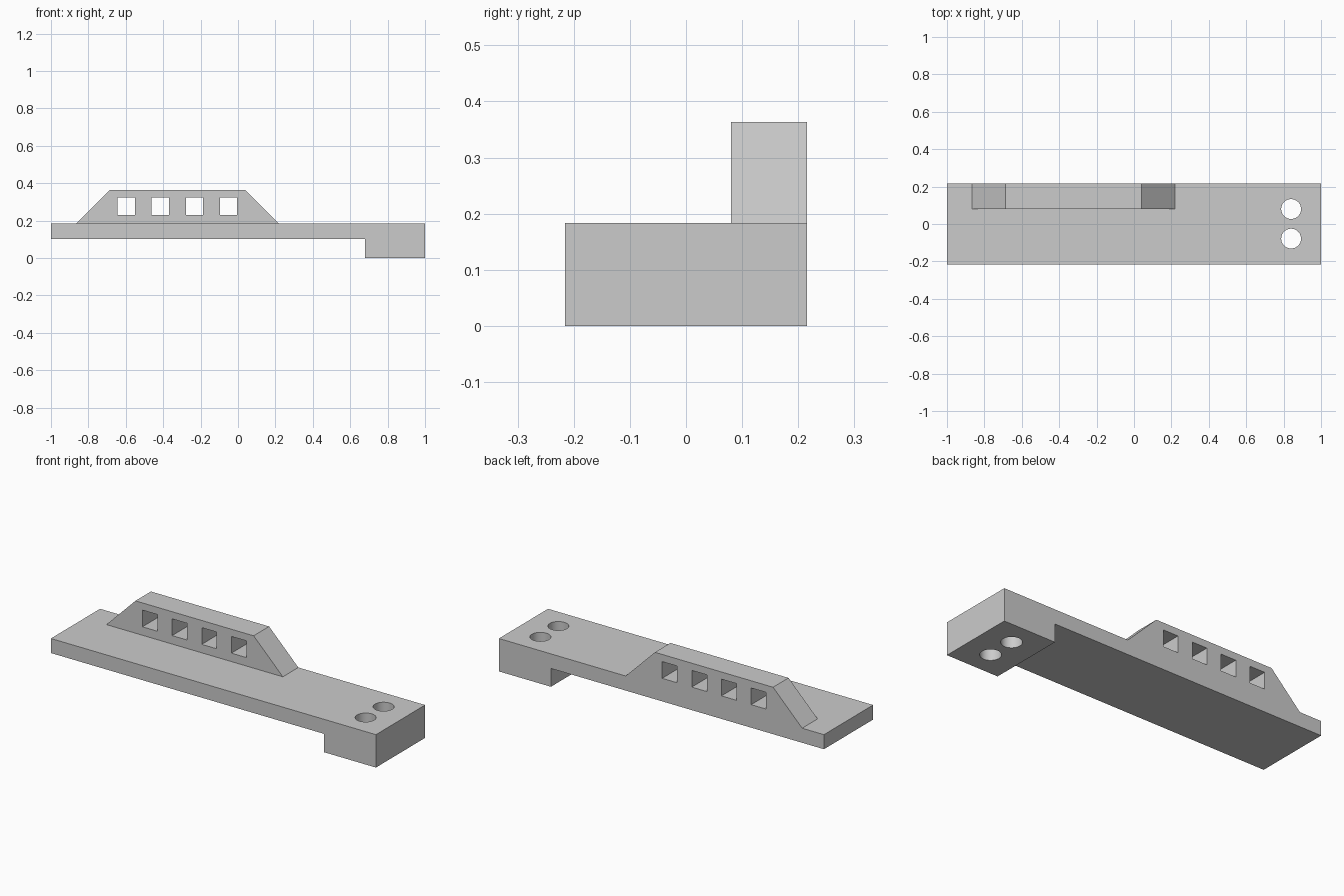
import bpy
import bmesh
from math import radians

cube = bpy.data.objects.get("Cube")
if cube:
    bpy.data.objects.remove(cube, do_unlink=True)

grey = bpy.data.materials.new("light_grey")
grey.use_nodes = True
colour = (0.6, 0.6, 0.6, 1)
grey.diffuse_color = colour
grey.node_tree.nodes["Principled BSDF"].inputs["Base Color"].default_value = colour


def add_object(name, bm):
    bmesh.ops.recalc_face_normals(bm, faces=bm.faces)
    mesh = bpy.data.meshes.new(name)
    bm.to_mesh(mesh)
    bm.free()
    mesh.materials.append(grey)
    obj = bpy.data.objects.new(name, mesh)
    bpy.context.collection.objects.link(obj)
    return obj


def extrude_profile(name, points, y0, y1):
    """Extrude an x-z outline from y0 to y1."""
    bm = bmesh.new()
    face = bm.faces.new([bm.verts.new((x, y0, z)) for x, z in points])
    result = bmesh.ops.extrude_face_region(bm, geom=[face])
    verts = [v for v in result["geom"] if isinstance(v, bmesh.types.BMVert)]
    bmesh.ops.translate(bm, verts=verts, vec=(0, y1 - y0, 0))
    return add_object(name, bm)


def cylinder(name, x, y, radius):
    bm = bmesh.new()
    bmesh.ops.create_cone(bm, cap_ends=True, segments=48,
                          radius1=radius, radius2=radius, depth=1)
    bmesh.ops.translate(bm, verts=bm.verts, vec=(x, y, 0))
    return add_object(name, bm)


def cut(obj, cutters):
    """Subtract each cutter, then discard it."""
    bpy.ops.object.select_all(action="DESELECT")
    bpy.context.view_layer.objects.active = obj
    obj.select_set(True)
    for cutter in cutters:
        cutter.hide_render = True
        mod = obj.modifiers.new("cut", "BOOLEAN")
        mod.operation = "DIFFERENCE"
        mod.solver = "EXACT"
        mod.object = cutter
        bpy.ops.object.modifier_apply(modifier=mod.name)
        bpy.data.objects.remove(cutter, do_unlink=True)
    bpy.ops.object.shade_smooth_by_angle(angle=radians(30))


half_depth = 0.216
deck_top = 0.183

# Flat deck with a thick foot at one end and two round through holes
deck = extrude_profile("deck", [
    (-1, 0.102), (0.68, 0.102), (0.68, 0), (1, 0), (1, deck_top), (-1, deck_top),
], -half_depth, half_depth)
cut(deck, [cylinder("hole_cutter", 0.84, y, 0.053) for y in (-0.078, 0.08)])

# Sloped-end wall along the back edge, pierced by four square windows
wall = extrude_profile("window_wall", [
    (-0.866, deck_top), (0.22, deck_top), (0.04, 0.363), (-0.687, 0.363),
], 0.08, half_depth)
windows = []
for i in range(4):
    x = -0.598 + i * 0.1825
    windows.append(extrude_profile("window_cutter", [
        (x - 0.046, 0.23), (x + 0.046, 0.23),
        (x + 0.046, 0.323), (x - 0.046, 0.323),
    ], 0, 0.3))
cut(wall, windows)
